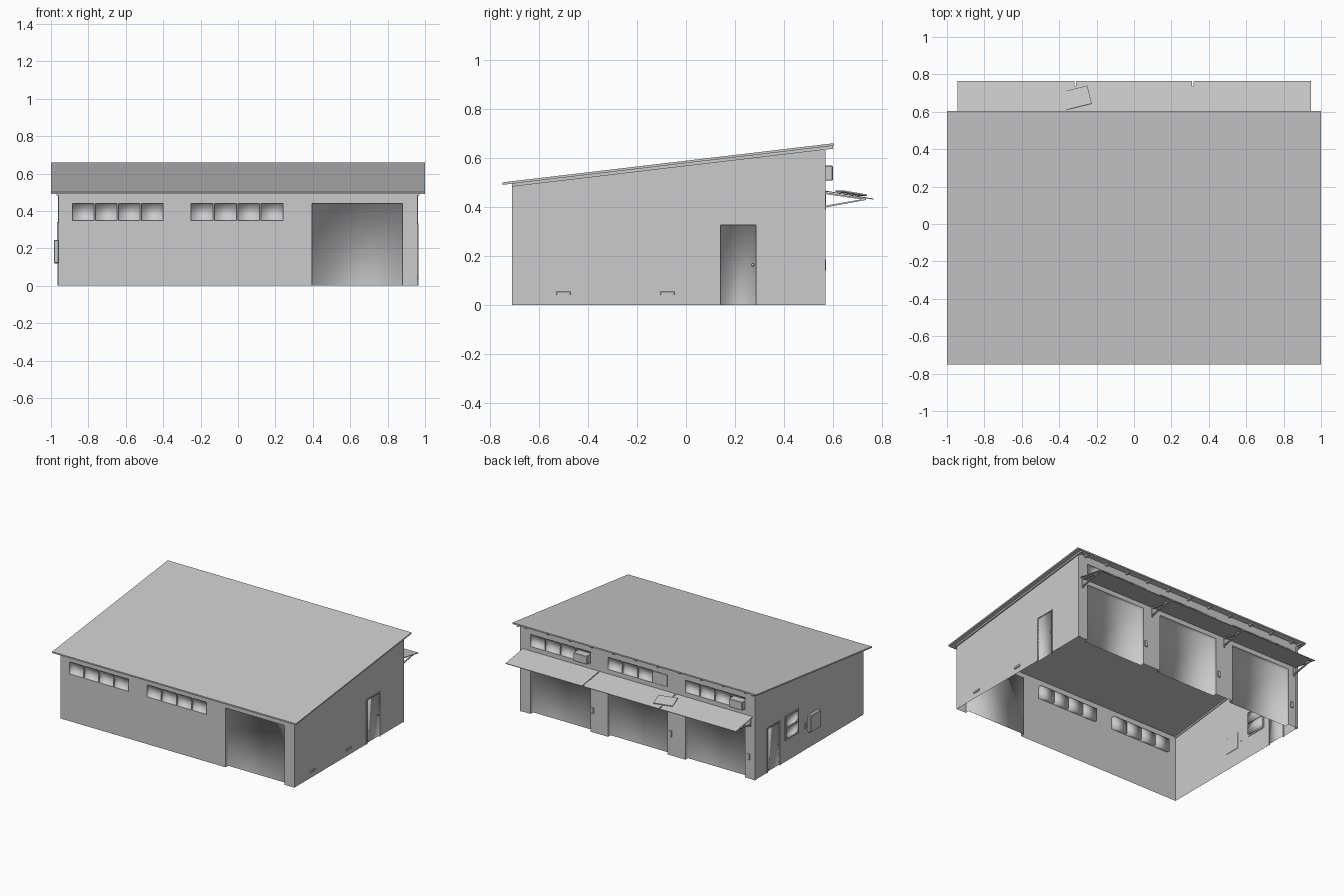
import bpy, bmesh, math
from mathutils import Matrix, Vector

if "Cube" in bpy.data.objects:
    bpy.data.objects.remove(bpy.data.objects["Cube"])

W, YF, YB = 0.96, -0.71, 0.565
SLOPE = 0.16 / 1.355


def roof_z(y):
    return 0.50 + SLOPE * (y + 0.75)


def finish(bm, name, smooth=False):
    me = bpy.data.meshes.new(name)
    bm.to_mesh(me)
    bm.free()
    for p in me.polygons:
        p.use_smooth = smooth
    ob = bpy.data.objects.new(name, me)
    bpy.context.collection.objects.link(ob)
    return ob


def box(name, x, y, z, bevel=0):
    bm = bmesh.new()
    mid = Vector([(a + b) / 2 for a, b in (x, y, z)])
    size = Matrix.Diagonal([abs(b - a) for a, b in (x, y, z)] + [1])
    bmesh.ops.create_cube(bm, size=1, matrix=Matrix.Translation(mid) @ size)
    if bevel:
        bmesh.ops.bevel(bm, geom=bm.edges[:], offset=bevel, segments=1, affect='EDGES')
    return finish(bm, name)


def prism(name, profile, x0, x1):
    # closed y-z profile extruded along x
    bm = bmesh.new()
    f = bm.faces.new([bm.verts.new((x0, y, z)) for y, z in profile])
    r = bmesh.ops.extrude_face_region(bm, geom=[f])
    bmesh.ops.translate(bm, vec=(x1 - x0, 0, 0),
                        verts=[g for g in r['geom'] if isinstance(g, bmesh.types.BMVert)])
    bmesh.ops.recalc_face_normals(bm, faces=bm.faces[:])
    return finish(bm, name)


def wall(name, place, u0, u1, top, openings, flip):
    # single-skin wall with openings (u0, u1, z0, z1, depth), each closed by a recessed panel
    us = sorted({u0, u1, *[v for o in openings for v in o[:2]]})
    zs = sorted({0.0, *[v for o in openings for v in o[2:4]]}) + [None]
    bm, inset = bmesh.new(), bmesh.new()

    def quad(b, pts):
        vs = [b.verts.new(place(*p)) for p in pts]
        b.faces.new(vs[::-1] if flip else vs)

    for a, b in zip(us, us[1:]):
        for c, d in zip(zs, zs[1:]):
            if d is not None and any(o[0] <= (a + b) / 2 <= o[1] and o[2] <= (c + d) / 2 <= o[3]
                                     for o in openings):
                continue
            da, db = (top(a), top(b)) if d is None else (d, d)
            quad(bm, [(a, c, 0), (b, c, 0), (b, db, 0), (a, da, 0)])
    for a, b, c, d, dep in openings:
        rim = [(a, c), (b, c), (b, d), (a, d)]
        quad(inset, [(u, z, dep) for u, z in rim])
        for i in range(4):
            p, q = rim[i], rim[(i + 1) % 4]
            if p[1] == q[1] == 0:
                continue
            quad(inset, [(*p, 0), (*q, 0), (*q, dep), (*p, dep)])
    for b in (bm, inset):
        bmesh.ops.remove_doubles(b, verts=b.verts[:], dist=1e-5)
    finish(bm, name)
    finish(inset, name + "_recessed_panels", True)


def panes(u0, u1, z0, z1, n=4, depth=0.025, bar=0.008):
    w = (u1 - u0 + bar) / n
    return [(u0 + i * w, u0 + (i + 1) * w - bar, z0, z1, depth) for i in range(n)]


# Walls with doors and windows
wall_top = lambda y: roof_z(y) - 0.01
DOORS = [(-0.88, -0.39), (-0.245, 0.245), (0.39, 0.88)]

front = [(0.395, 0.88, 0, 0.44, 0.03)] + panes(-0.885, -0.40, 0.35, 0.44) + panes(-0.25, 0.24, 0.35, 0.44)
wall("front_wall", lambda u, z, d: (u, YF + d, z), -W, W, lambda u: wall_top(YF), front, False)

back = [(a, b, 0, 0.43, 0.03) for a, b in DOORS]
for a, b in DOORS:
    back += panes(a, b, 0.50, 0.59)
wall("back_wall", lambda u, z, d: (u, YB - d, z), -W, W, lambda u: wall_top(YB), back, True)

wall("right_wall", lambda u, z, d: (W - d, u, z), YF, YB, wall_top,
     [(0.14, 0.285, 0, 0.325, 0.008)], False)
wall("left_wall", lambda u, z, d: (-W + d, u, z), YF, YB, wall_top,
     [(0.275, 0.415, 0, 0.325, 0.008), (0.065, 0.205, 0.17, 0.245, 0.02),
      (0.065, 0.205, 0.255, 0.33, 0.02)], True)

# Roof sheet and the boards under its edges
prism("roof", [(-0.75, roof_z(-0.75)), (0.605, roof_z(0.605)),
               (0.605, roof_z(0.605) - 0.01), (-0.75, roof_z(-0.75) - 0.01)], -1, 1)
for s, side in ((-1, "left"), (1, "right")):
    prism(side + "_verge_board", [(YF, roof_z(YF) - 0.01), (0.6, roof_z(0.6) - 0.01),
                                  (0.6, roof_z(0.6) - 0.022), (YF, roof_z(YF) - 0.022)],
          s * 0.955, s * 0.97)
    box(side + "_corner_trim", (s * 0.945, s * 0.963), (0.555, 0.569), (0, 0.63))
for i in range(11):
    x = -0.9 + i * 0.18
    prism("rafter_end", [(YB, roof_z(YB) - 0.01), (0.597, roof_z(0.597) - 0.01),
                         (0.597, roof_z(0.597) - 0.02), (YB, roof_z(YB) - 0.022)],
          x - 0.008, x + 0.008)

# Side doors: frame and knob
for s, a, b, knob in ((1, 0.132, 0.293, 0.273), (-1, 0.267, 0.423, 0.287)):
    x = (s * 0.957, s * 0.964)
    box("door_frame_post", x, (a, a + 0.008), (0, 0.333))
    box("door_frame_post", x, (b - 0.008, b), (0, 0.333))
    box("door_frame_head", x, (a, b), (0.325, 0.333))
    bpy.ops.mesh.primitive_uv_sphere_add(segments=12, ring_count=8, radius=0.006,
                                         location=(s * 0.959, knob, 0.163))
    bpy.context.object.name = "door_knob"
    bpy.ops.object.shade_smooth()

# Left window frame, meter box and its small plate
for y in ((0.055, 0.065), (0.205, 0.215)):
    box("window_frame_side", (-0.967, -0.955), y, (0.16, 0.34))
for z in ((0.16, 0.17), (0.245, 0.255), (0.33, 0.34)):
    box("window_frame_rail", (-0.967, -0.955), (0.055, 0.215), z)
box("meter_box", (-0.985, -0.958), (-0.18, -0.055), (0.12, 0.245), 0.004)
box("switch_plate", (-0.966, -0.958), (-0.035, -0.015), (0.16, 0.20))

# Low vents on the right wall
for y in (-0.50, -0.075):
    box("wall_vent", (0.957, 0.966), (y - 0.029, y + 0.029), (0.039, 0.055), 0.002)

# Door controls and cooling units on the back wall
for x in (0.37, -0.27, -0.91):
    box("door_control", (x - 0.011, x + 0.011), (YB - 0.002, 0.572), (0.14, 0.185), 0.002)
for x in (0.45, -0.825):
    box("cooling_unit", (x - 0.055, x + 0.055), (0.54, 0.60), (0.507, 0.568), 0.003)
box("window_cover", (-0.24, -0.125), (0.56, 0.568), (0.503, 0.587))

# Awnings over the back doors, with triangular brackets
for a, b in ((-0.945, -0.318), (-0.311, 0.311), (0.318, 0.945)):
    prism("awning", [(YB, 0.467), (0.765, 0.434), (0.765, 0.430), (YB, 0.463)], a, b)
for x in (-0.925, -0.315, 0.315, 0.925):
    u, v = x - 0.006, x + 0.006
    prism("bracket_arm", [(YB, 0.460), (0.735, 0.434), (0.735, 0.428), (YB, 0.453)], u, v)
    prism("bracket_brace", [(YB, 0.404), (0.735, 0.434), (0.735, 0.428), (YB, 0.397)], u, v)
    box("bracket_plate", (u, v), (YB - 0.002, 0.571), (0.39, 0.465))

# Loose panel fallen onto the awning
panel = box("loose_panel", (-0.069, 0.069), (-0.05, 0.05), (-0.003, 0.003))
panel.location = (-0.305, 0.675, 0.456)
panel.rotation_euler = (math.radians(-9.5), 0, math.radians(14))
